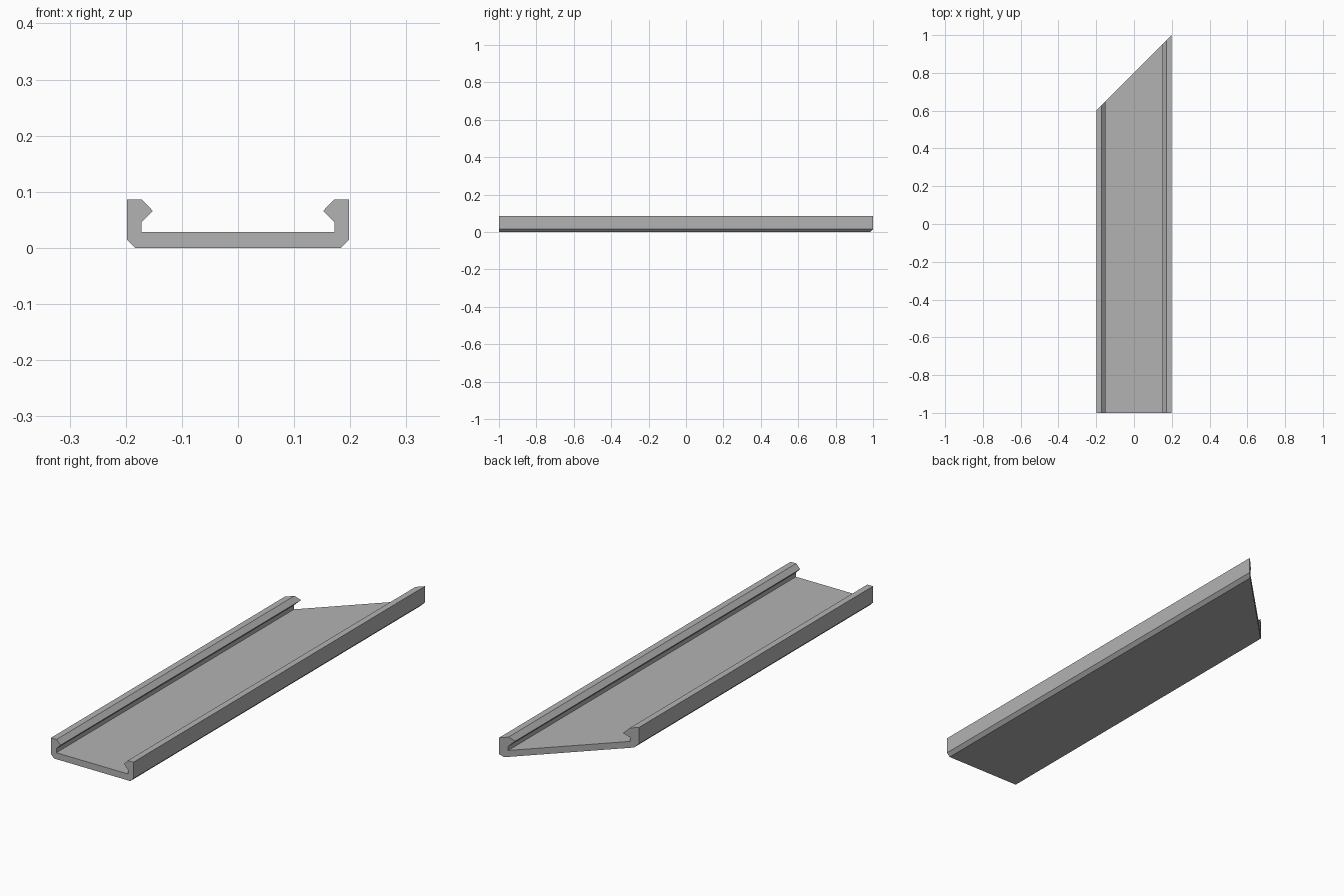
import bpy
import bmesh

cube = bpy.data.objects.get("Cube")
if cube:
    bpy.data.objects.remove(cube, do_unlink=True)

HALF_WIDTH = 0.198
FRONT_Y = -1.0

# Plain grey for the whole channel
grey = bpy.data.materials.new("plain grey")
grey.use_nodes = True
colour = (0.45, 0.45, 0.45, 1.0)
grey.diffuse_color = colour
grey.node_tree.nodes["Principled BSDF"].inputs["Base Color"].default_value = colour

# Right half of the section (x, z): chamfered foot, wall, hooked lip, floor
half = [(0.183, 0.0), (HALF_WIDTH, 0.015), (HALF_WIDTH, 0.086), (0.171, 0.086),
        (0.152, 0.066), (0.172, 0.046), (0.172, 0.028)]
section = half + [(-x, z) for x, z in reversed(half)]


def mitre_y(x):
    """Back end is cut at 45 degrees, longest on the left side."""
    return 1.0 - HALF_WIDTH + x


# Extrude the section from the square front to the mitred back
bm = bmesh.new()
front = [bm.verts.new((x, FRONT_Y, z)) for x, z in section]
back = [bm.verts.new((x, mitre_y(x), z)) for x, z in section]
bm.faces.new(front)
bm.faces.new(list(reversed(back)))
count = len(section)
for i in range(count):
    j = (i + 1) % count
    bm.faces.new((front[j], front[i], back[i], back[j]))
bmesh.ops.recalc_face_normals(bm, faces=bm.faces)

# Split the concave end caps cleanly
caps = [f for f in bm.faces if len(f.verts) > 4]
bmesh.ops.triangulate(bm, faces=caps)

mesh = bpy.data.meshes.new("mitred_channel")
bm.to_mesh(mesh)
bm.free()
mesh.materials.append(grey)
channel = bpy.data.objects.new("mitred_channel", mesh)
bpy.context.collection.objects.link(channel)
